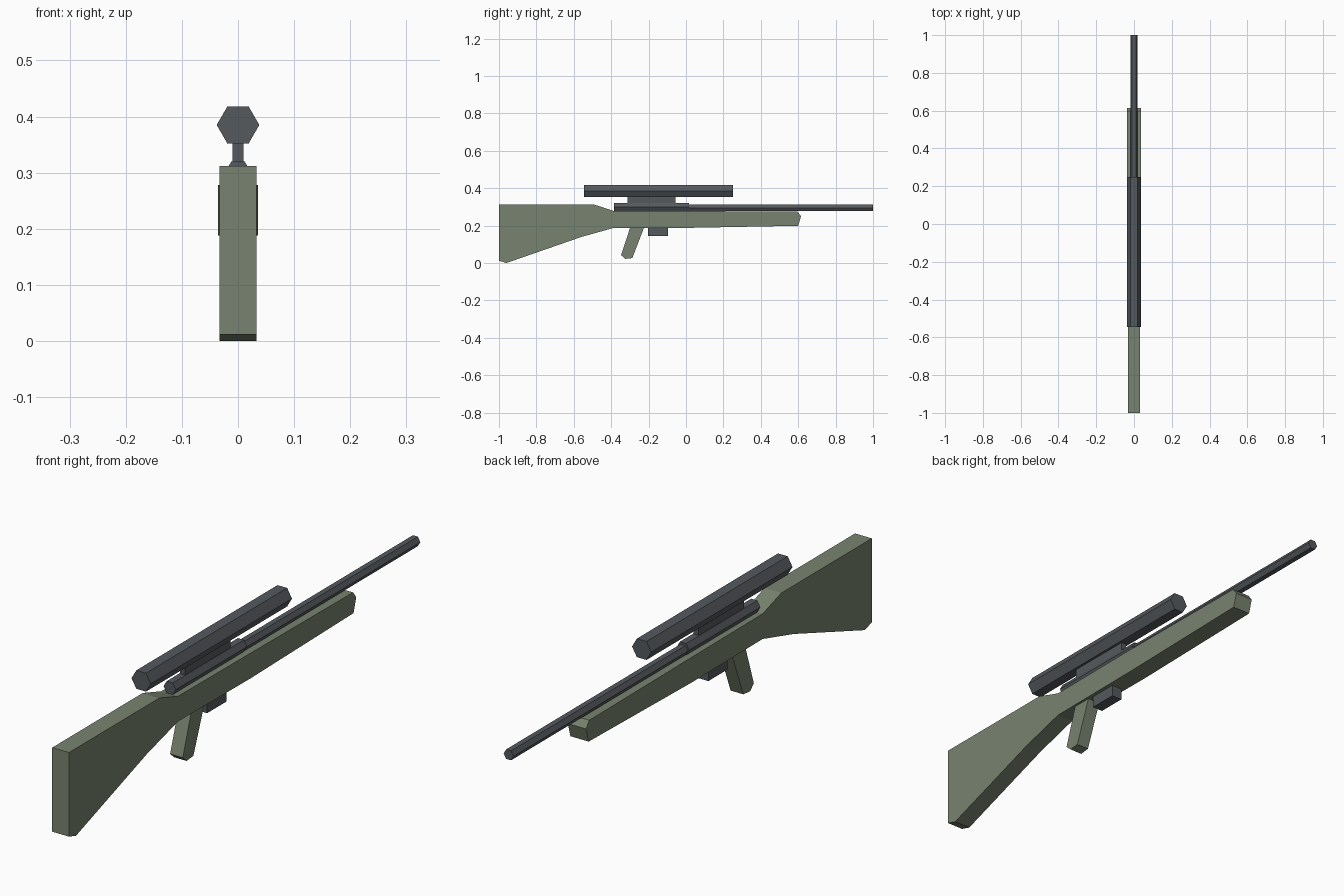
import bpy
import bmesh
import math

if "Cube" in bpy.data.objects:
    bpy.data.objects.remove(bpy.data.objects["Cube"])


def material(name, colour):
    m = bpy.data.materials.new(name)
    m.diffuse_color = (*colour, 1)
    m.use_nodes = True
    m.node_tree.nodes["Principled BSDF"].inputs["Base Color"].default_value = m.diffuse_color
    return m


GREEN = material("olive green", (0.19, 0.23, 0.16))
DARK = material("gunmetal", (0.09, 0.10, 0.11))


def finish(name, bm, mat):
    bmesh.ops.recalc_face_normals(bm, faces=bm.faces)
    mesh = bpy.data.meshes.new(name)
    bm.to_mesh(mesh)
    bm.free()
    mesh.materials.append(mat)
    bpy.context.collection.objects.link(bpy.data.objects.new(name, mesh))


def plate(name, profile, half, mat, half_at=None):
    """Extrude a (y, z) side profile across x; half_at varies the width along y."""
    bm = bmesh.new()
    width = half_at or (lambda y: half)
    sides = [[bm.verts.new((s * width(y), y, z)) for y, z in profile] for s in (-1, 1)]
    for loop in sides:
        bm.faces.new(loop)
    n = len(profile)
    for i in range(n):
        j = (i + 1) % n
        bm.faces.new((sides[0][i], sides[0][j], sides[1][j], sides[1][i]))
    finish(name, bm, mat)


def box(name, half, y0, y1, z0, z1, mat):
    plate(name, [(y0, z0), (y1, z0), (y1, z1), (y0, z1)], half, mat)


def hex_rod(name, radius, z, y0, y1, mat):
    """Six-sided rod along y with flat top and bottom."""
    bm = bmesh.new()
    rings = [[bm.verts.new((radius * math.cos(k * math.pi / 3), y,
                            z + radius * math.sin(k * math.pi / 3)))
              for k in range(6)] for y in (y0, y1)]
    for ring in rings:
        bm.faces.new(ring)
    for k in range(6):
        j = (k + 1) % 6
        bm.faces.new((rings[0][k], rings[0][j], rings[1][j], rings[1][k]))
    finish(name, bm, mat)


# Wooden body: butt, middle section that widens slightly, and fore-end
plate("butt_stock", [(-1, 0.312), (-0.49, 0.312), (-0.385, 0.278), (-0.385, 0.188),
                     (-0.56, 0.139), (-0.96, 0.0), (-1, 0.012)], 0.033, GREEN)
plate("middle_stock", [(-0.385, 0.278), (0.02, 0.278), (0.02, 0.188), (-0.385, 0.188)],
      0.036, GREEN, lambda y: 0.033 if y < -0.2 else 0.036)
plate("fore_end", [(0.02, 0.278), (0.597, 0.274), (0.615, 0.25), (0.6, 0.199),
                   (0.02, 0.188)], 0.036, GREEN)

# Slanted grip and magazine below the body
plate("grip", [(-0.297, 0.195), (-0.222, 0.195), (-0.287, 0.026), (-0.325, 0.022),
               (-0.347, 0.042)], 0.025, GREEN)
box("magazine", 0.021, -0.204, -0.096, 0.145, 0.195, DARK)

# Metal parts on top
hex_rod("receiver", 0.024, 0.299, -0.385, 0.017, DARK)
hex_rod("barrel", 0.0195, 0.295, 0.0, 1.0, DARK)
box("scope_mount", 0.010, -0.313, -0.057, 0.312, 0.36, DARK)
hex_rod("scope", 0.038, 0.385, -0.546, 0.25, DARK)
